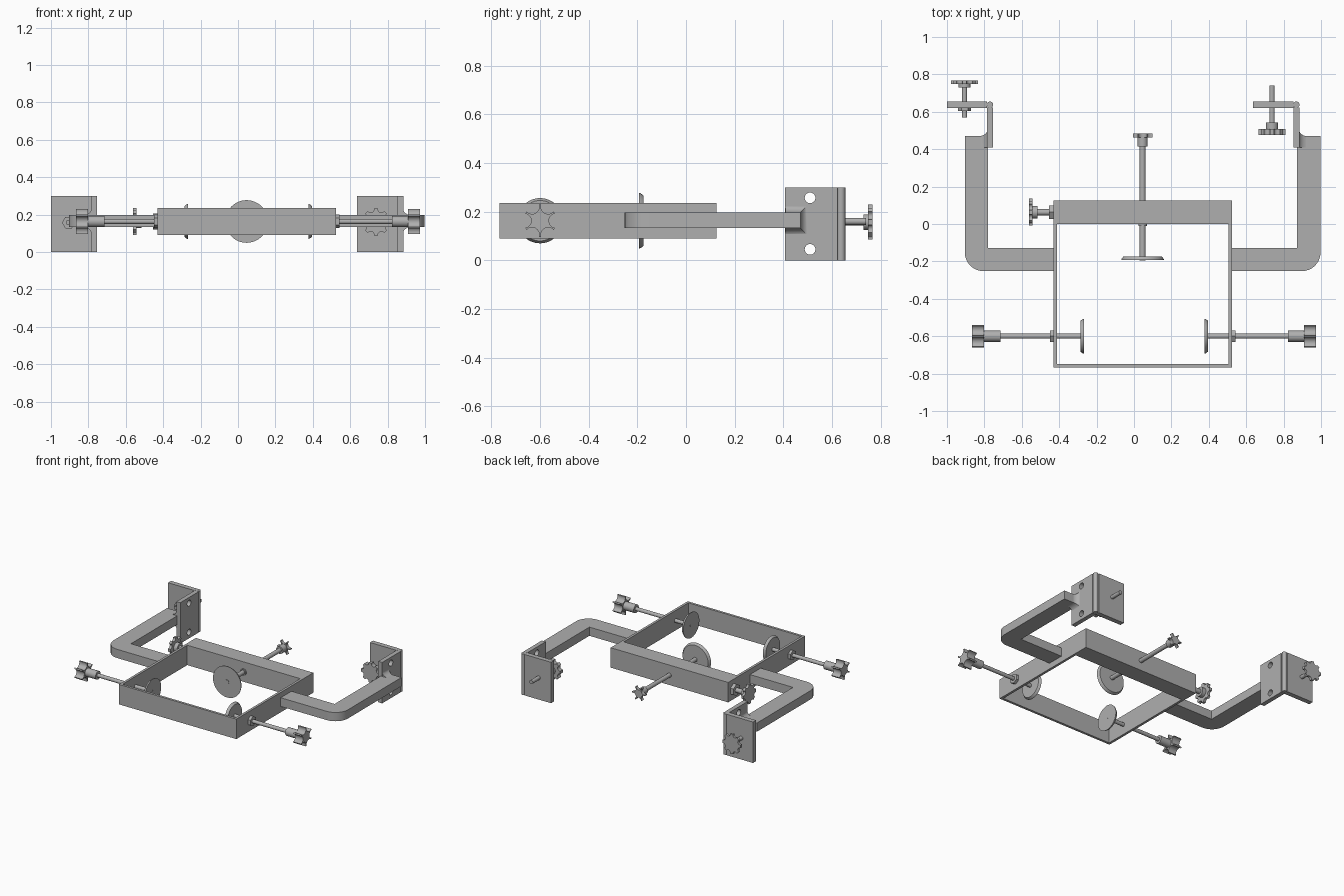
import bpy, bmesh, math
from mathutils import Vector, Matrix

if "Cube" in bpy.data.objects:
    bpy.data.objects.remove(bpy.data.objects["Cube"])

grey = bpy.data.materials.new("plain grey")
grey.use_nodes = True
grey.diffuse_color = (0.43, 0.43, 0.43, 1)
grey.node_tree.nodes["Principled BSDF"].inputs["Base Color"].default_value = (0.43, 0.43, 0.43, 1)

MID = 0.163     # height of the centre plane
AXES = {"x": Vector((1, 0, 0)), "y": Vector((0, 1, 0)), "z": Vector((0, 0, 1))}
parts = []


def finish(name, bm):
    bmesh.ops.recalc_face_normals(bm, faces=bm.faces)
    mesh = bpy.data.meshes.new(name)
    bm.to_mesh(mesh)
    bm.free()
    obj = bpy.data.objects.new(name, mesh)
    bpy.context.collection.objects.link(obj)
    mesh.materials.append(grey)
    parts.append(obj)
    return obj


def loft(name, rings):
    """Skin a list of equal closed rings and cap both ends."""
    bm = bmesh.new()
    loops = [[bm.verts.new(p) for p in ring] for ring in rings]
    for a, b in zip(loops, loops[1:]):
        for i in range(len(a)):
            j = (i + 1) % len(a)
            bm.faces.new((a[i], a[j], b[j], b[i]))
    bm.faces.new(loops[0])
    bm.faces.new(loops[-1])
    return finish(name, bm)


def prism(name, outline, z0, z1):
    return loft(name, [[(x, y, z) for x, y in outline] for z in (z0, z1)])


def box(name, x0, x1, y0, y1, z0, z1):
    return prism(name, [(x0, y0), (x1, y0), (x1, y1), (x0, y1)], z0, z1)


def along(axis, centre, flat, t):
    """Place 2D points across an axis, at coordinate t on that axis."""
    q = AXES["z"].rotation_difference(AXES[axis])
    c = Vector(centre)
    c["xyz".index(axis)] = t
    return [c + q @ Vector((u, v, 0)) for u, v in flat]


def turned(name, axis, centre, profile, sides=32):
    """Turned part from (position, radius) pairs."""
    ring = [(math.cos(math.tau * i / sides), math.sin(math.tau * i / sides)) for i in range(sides)]
    return loft(name, [along(axis, centre, [(r * u, r * v) for u, v in ring], t) for t, r in profile])


def knob(name, axis, centre, t0, t1, radius, lobes, scoop):
    """Hand knob with round scoops cut out between its lobes."""
    flat = []
    s = scoop * radius
    for k in range(lobes):
        a = math.tau * (k + 0.5) / lobes
        for step in range(9):
            b = a + math.pi - math.radians(-80 + 20 * step)
            flat.append((radius * math.cos(a) + s * math.cos(b),
                         radius * math.sin(a) + s * math.sin(b)))
    return loft(name, [along(axis, centre, flat, t) for t in (t0, t1)])


# Rectangular frame: three thin walls and a thick back bar
X0, X1, Y0, Y1, WALL = -0.43, 0.523, -0.766, 0.126, 0.018
bm = bmesh.new()
outer = [(X0, Y0), (X1, Y0), (X1, Y1), (X0, Y1)]
inner = [(X0 + WALL, Y0 + WALL), (X1 - WALL, Y0 + WALL), (X1 - WALL, 0), (X0 + WALL, 0)]
grid = [[bm.verts.new((x, y, z)) for x, y in loop] for loop in (outer, inner) for z in (0.09, 0.236)]
for a, b in ((0, 1), (1, 3), (3, 2), (2, 0)):
    for i in range(4):
        j = (i + 1) % 4
        bm.faces.new((grid[a][i], grid[a][j], grid[b][j], grid[b][i]))
finish("frame", bm)

# Bent arms, mirrored about the frame centre
CX = (X0 + X1) / 2
REACH, WIDE, BEND = 0.951, 0.125, 0.1
for side, label in ((1, "left"), (-1, "right")):
    path = [(0.4765, -0.127), (0.4765, -0.252)]
    for i in range(9):
        a = math.radians(-90 + 90 * i / 8)
        path.append((REACH - BEND + BEND * math.cos(a), -0.252 + BEND + BEND * math.sin(a)))
    path += [(REACH, 0.47), (REACH - WIDE, 0.47), (REACH - WIDE, -0.127)]
    prism(label + "_arm", [(CX + side * x, y) for x, y in path], 0.133, 0.197)

# Hinged clamps at the arm ends; both clamp plates swing toward -x
for label, px, side in (("right", -0.77, -1), ("left", 0.868, 1)):
    plate = box(label + "_mount_plate", px - 0.016, px + 0.016, 0.408, 0.622, 0, 0.3)
    for z in (0.045, 0.257):
        cutter = turned("hole_cutter", "x", (0, 0.51, z), [(px - 0.1, 0.022), (px + 0.1, 0.022)])
        parts.remove(cutter)
        mod = plate.modifiers.new("hole", "BOOLEAN")
        mod.operation = "DIFFERENCE"
        mod.object = cutter
        mod.solver = "EXACT"
        bpy.context.view_layer.objects.active = plate
        bpy.ops.object.modifier_apply(modifier=mod.name)
        bpy.data.objects.remove(cutter)
    turned(label + "_hinge_pin", "z", (px, 0.638, 0), [(0, 0.017), (0.3, 0.017)], 20)
    box(label + "_clamp_plate", px - 0.231, px - 0.015, 0.619, 0.654, 0, 0.3)
    # Flared gusset between arm and mount plate
    rings = []
    for i in range(7):
        a = math.radians(15 * i)
        d = 0.036 * (1 - math.sin(a))
        x = px + side * (0.014 + 0.048 * (1 - math.cos(a)))
        y1, z0, z1 = 0.469 + d, 0.134 - d, 0.196 + d
        rings.append([(x, 0.409, z0), (x, y1, z0), (x, y1, z1), (x, 0.409, z1)])
    loft(label + "_gusset", rings)

# Clamp screws
c = (-0.906, 0, 0.157)
turned("right_clamp_screw", "y", c, [(0.57, 0.014), (0.75, 0.014)])
turned("right_clamp_nut", "y", c, [(0.604, 0.035), (0.62, 0.035)], 6)
turned("right_clamp_hub", "y", c, [(0.73, 0.032), (0.75, 0.032)])
knob("right_clamp_knob", "y", c, 0.749, 0.767, 0.074, 8, 0.24)
c = (0.738, 0, 0.16)
turned("left_clamp_screw", "y", c, [(0.5, 0.014), (0.74, 0.014)])
turned("left_clamp_hub", "y", c, [(0.505, 0.033), (0.543, 0.033)])
knob("left_clamp_knob", "y", c, 0.475, 0.507, 0.074, 8, 0.24)

# Side screws with pressure discs; s points outward from the disc
for label, s, disc, wall in (("right", -1, -0.268, X0), ("left", 1, 0.377, X1)):
    c = (0, -0.6, MID)
    turned(label + "_disc", "x", c, [(disc, 0.093), (disc + s * 0.006, 0.092), (disc + s * 0.018, 0.083)], 48)
    turned(label + "_screw", "x", c, [(disc - s * 0.001, 0.0135), (disc + s * 0.5, 0.0135)])
    turned(label + "_nut", "x", c, [(wall - s * 0.01, 0.036), (wall + s * 0.02, 0.036)], 6)
    turned(label + "_hub", "x", c, [(disc + s * 0.447, 0.03), (disc + s * 0.54, 0.03)])
    knob(label + "_knob", "x", c, disc + s * 0.533, disc + s * 0.597, 0.066, 6, 0.45)

# Centre screw through the back bar
c = (0.046, 0, MID)
turned("centre_disc", "y", c, [(-0.193, 0.114), (-0.187, 0.113), (-0.174, 0.103)], 48)
turned("centre_screw", "y", c, [(-0.194, 0.0155), (0.47, 0.0155)])
turned("centre_collar", "y", c, [(-0.01, 0.023), (0.01, 0.023)])
turned("centre_hub", "y", c, [(0.415, 0.027), (0.465, 0.027)])
knob("centre_knob", "y", c, 0.462, 0.485, 0.051, 6, 0.45)

# Locking knob on the right end of the back bar
c = (0, 0.063, MID)
turned("lock_screw", "x", c, [(-0.55, 0.017), (-0.42, 0.017)])
turned("lock_nut", "x", c, [(-0.455, 0.043), (-0.42, 0.043)], 6)
turned("lock_hub", "x", c, [(-0.545, 0.034), (-0.515, 0.034)])
knob("lock_knob", "x", c, -0.562, -0.543, 0.074, 8, 0.24)

# Smooth round parts, keep edges sharp
bpy.ops.object.select_all(action="DESELECT")
for obj in parts:
    obj.select_set(True)
bpy.context.view_layer.objects.active = parts[0]
bpy.ops.object.shade_smooth_by_angle(angle=math.radians(30))
